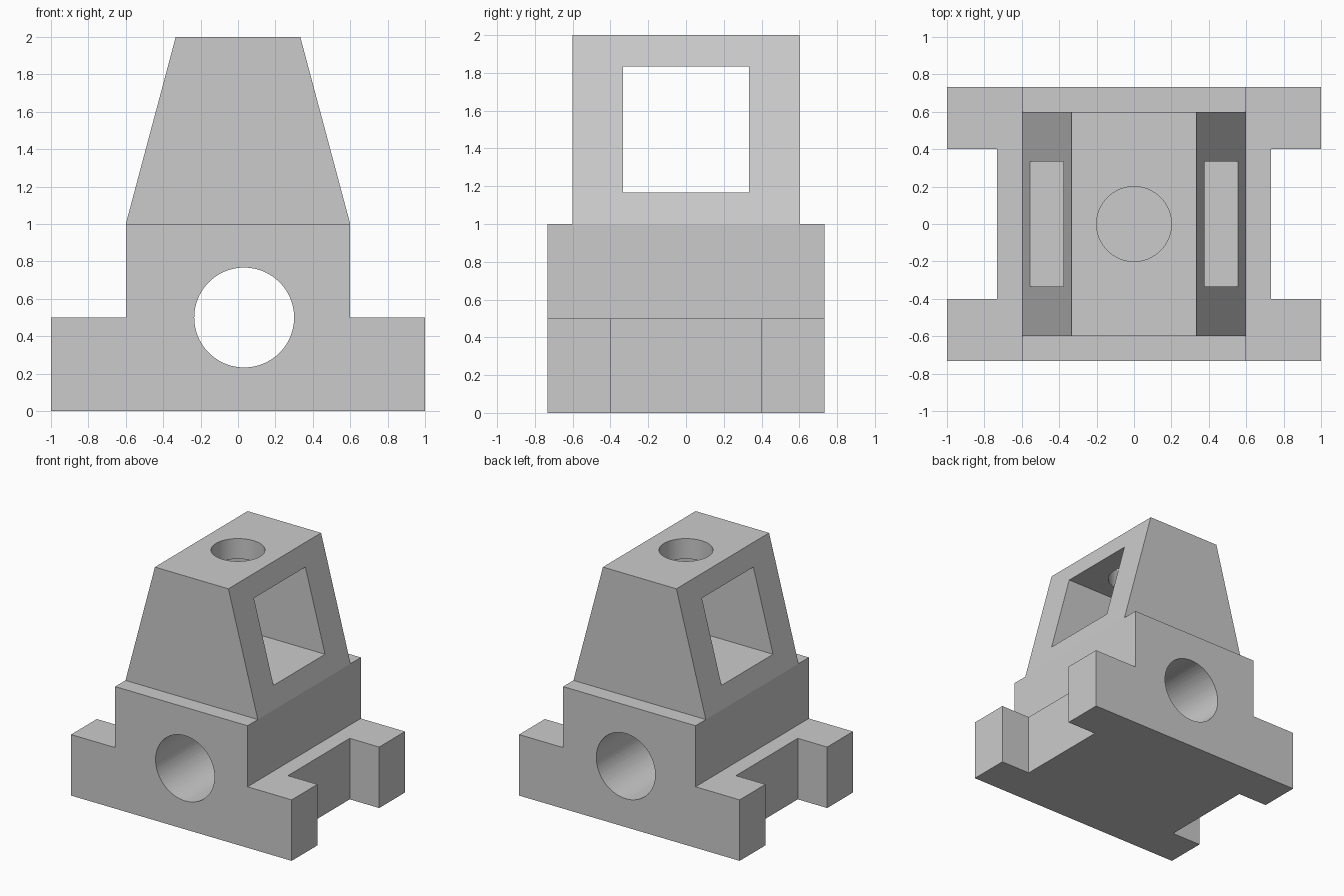
import bpy, bmesh, math
from mathutils import Matrix

cube = bpy.data.objects.get("Cube")
if cube:
    bpy.data.objects.remove(cube, do_unlink=True)

grey = bpy.data.materials.new("light grey")
grey.use_nodes = True
COLOUR = (0.6, 0.6, 0.6, 1)
grey.diffuse_color = COLOUR
grey.node_tree.nodes["Principled BSDF"].inputs["Base Color"].default_value = COLOUR


def make_object(name, bm):
    bmesh.ops.recalc_face_normals(bm, faces=bm.faces)
    mesh = bpy.data.meshes.new(name)
    bm.to_mesh(mesh)
    bm.free()
    mesh.materials.append(grey)
    obj = bpy.data.objects.new(name, mesh)
    bpy.context.collection.objects.link(obj)
    return obj


def prism(name, half_profile, half_depth):
    """Mirror an x-z half profile and extrude it along y."""
    outline = half_profile + [(-x, z) for x, z in reversed(half_profile)]
    bm = bmesh.new()
    face = bm.faces.new([bm.verts.new((x, -half_depth, z)) for x, z in outline])
    moved = bmesh.ops.extrude_face_region(bm, geom=[face])["geom"]
    verts = [v for v in moved if isinstance(v, bmesh.types.BMVert)]
    bmesh.ops.translate(bm, verts=verts, vec=(0, 2 * half_depth, 0))
    return make_object(name, bm)


def box(name, size, centre):
    bm = bmesh.new()
    bmesh.ops.create_cube(bm, size=1, matrix=Matrix.Translation(centre) @ Matrix.Diagonal((*size, 1)))
    return make_object(name, bm)


def cylinder(name, radius, length, centre, tilt=0):
    bm = bmesh.new()
    bmesh.ops.create_cone(bm, cap_ends=True, segments=96, radius1=radius, radius2=radius, depth=length,
                          matrix=Matrix.Translation(centre) @ Matrix.Rotation(tilt, 4, "X"))
    return make_object(name, bm)


def cut(target, cutter):
    mod = target.modifiers.new("cut", "BOOLEAN")
    mod.operation = "DIFFERENCE"
    mod.solver = "EXACT"
    mod.object = cutter
    bpy.ops.object.select_all(action="DESELECT")
    bpy.context.view_layer.objects.active = target
    target.select_set(True)
    bpy.ops.object.modifier_apply(modifier=mod.name)
    bpy.data.objects.remove(cutter, do_unlink=True)
    bpy.ops.object.shade_smooth_by_angle(angle=math.radians(20))


# Stepped base with side notches and a cross bore
base = prism("stepped_base", [(1, 0), (1, 0.5), (0.6, 0.5), (0.6, 1)], 0.733)
for side in (-1, 1):
    cut(base, box("notch_cutter", (0.534, 0.8, 2), (side, 0, 0.5)))
cut(base, cylinder("bore_cutter", 0.267, 2, (0.033, 0, 0.5), math.pi / 2))

# Tapered tower with a square window and a hole in its top
tower = prism("tapered_tower", [(0.6, 1), (0.333, 2)], 0.6)
cut(tower, box("window_cutter", (2, 0.667, 0.667), (0, 0, 1.5)))
cut(tower, cylinder("top_hole_cutter", 0.2, 0.6, (0, 0, 1.9)))
